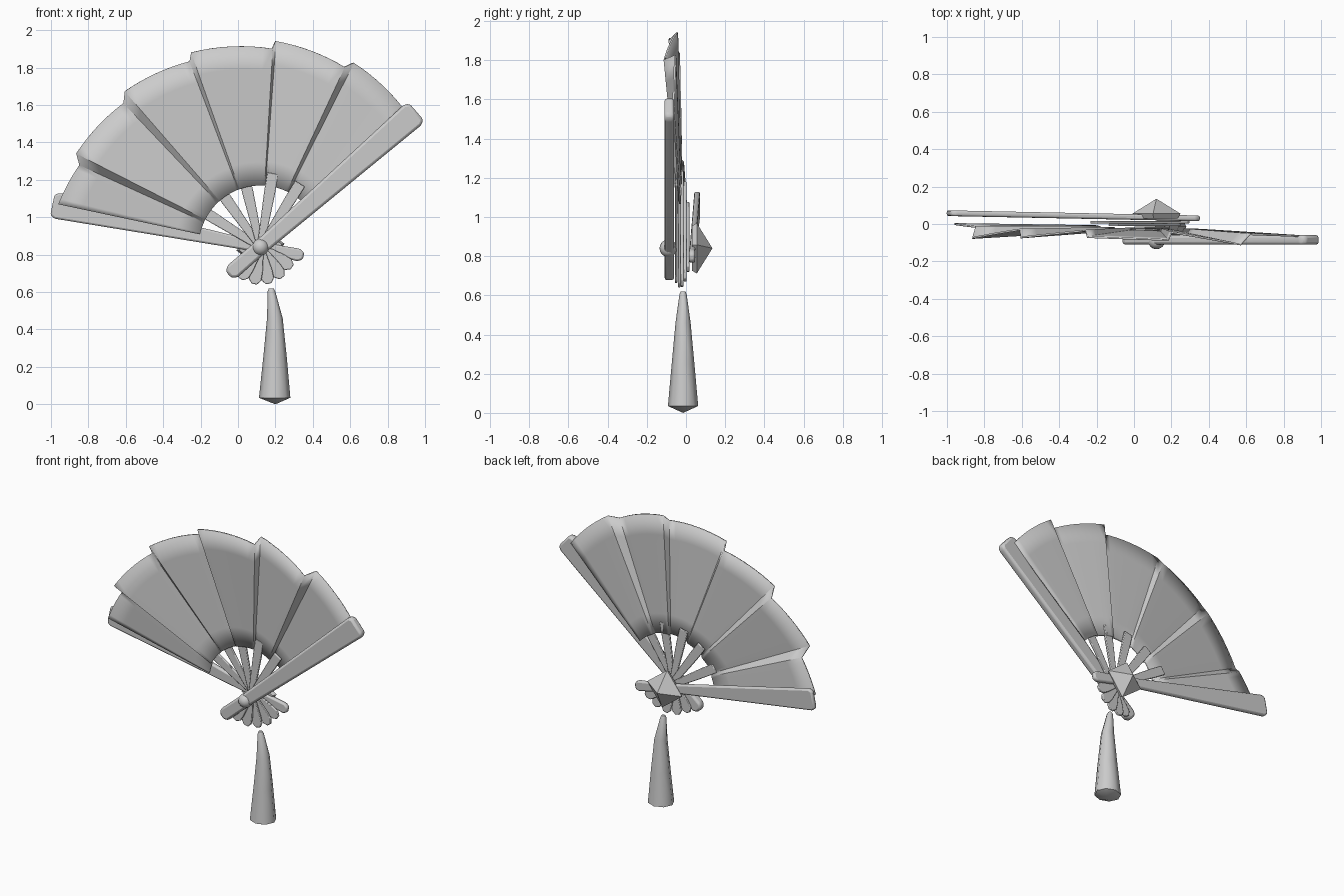
import bpy, bmesh, math
from mathutils import Vector

if "Cube" in bpy.data.objects:
    bpy.data.objects.remove(bpy.data.objects["Cube"])

PIVOT = Vector((0.12, 0, 0.84))

grey = bpy.data.materials.new("light_grey")
grey.use_nodes = True
grey.diffuse_color = (0.6, 0.6, 0.6, 1)
grey.node_tree.nodes["Principled BSDF"].inputs["Base Color"].default_value = (0.6, 0.6, 0.6, 1)


def polar(deg, r, w=0.0, y=0.0):
    """Point at distance r along an angle from the pivot, shifted sideways by w."""
    a = math.radians(deg)
    return PIVOT + Vector((r * math.cos(a) - w * math.sin(a), y,
                           r * math.sin(a) + w * math.cos(a)))


def finish(name, bm, bevel=0.0, solid=0.0, smooth=40):
    bmesh.ops.recalc_face_normals(bm, faces=bm.faces)
    mesh = bpy.data.meshes.new(name)
    bm.to_mesh(mesh)
    bm.free()
    mesh.materials.append(grey)
    obj = bpy.data.objects.new(name, mesh)
    bpy.context.collection.objects.link(obj)
    if solid:
        mod = obj.modifiers.new("thickness", 'SOLIDIFY')
        mod.thickness = solid
        mod.offset = 0
    if bevel:
        mod = obj.modifiers.new("soft_edges", 'BEVEL')
        mod.width = bevel
        mod.segments = 2
    bpy.ops.object.select_all(action='DESELECT')
    obj.select_set(True)
    bpy.context.view_layer.objects.active = obj
    bpy.ops.object.shade_smooth_by_angle(angle=math.radians(smooth))
    return obj


def blade(name, deg, stations, thick, y0, slope=0.0, bevel=0.01):
    """Flat bar through the pivot; stations are (distance, half width)."""
    bm = bmesh.new()
    outline = stations + [(r, -w) for r, w in reversed(stations)]
    front, back = ([bm.verts.new(polar(deg, r, w, y0 + slope * r + s * thick / 2))
                    for r, w in outline] for s in (-1, 1))
    n = len(outline)
    bm.faces.new(front)
    bm.faces.new(back)
    for i in range(n):
        j = (i + 1) % n
        bm.faces.new((front[i], front[j], back[j], back[i]))
    return finish(name, bm, bevel)


# Thick outer guards, one in front and one behind
blade("front_guard", 41, [(-0.225, 0.02), (-0.2, 0.042), (0, 0.04), (1.08, 0.072), (1.105, 0.055)],
      0.05, -0.085, bevel=0.014)
blade("back_guard", 168.5, [(-0.235, 0.018), (-0.21, 0.034), (0, 0.027), (1.11, 0.07), (1.135, 0.055)],
      0.03, 0.035, 0.02)

# Thin inner sticks fanned between the guards
for i in range(5):
    blade(f"stick_{i + 1}", 58 + 22.5 * i,
          [(-0.2, 0.015), (-0.175, 0.034), (-0.13, 0.034), (0, 0.018), (0.3, 0.03), (0.4, 0.03)],
          0.014, -0.05 + 0.015 * i, bevel=0.004)

# Pleated leaf: each pleat runs from its peak (angle, y) down to a foot (angle, y)
pleats = [((168, 0.0), (155.5, -0.015)), ((153, -0.075), (133.5, -0.03)),
          ((131, -0.072), (110.8, -0.035)), ((109.5, -0.07), (86.6, -0.085)),
          ((85.8, -0.045), (65, -0.11)), ((63.2, -0.055), (43, -0.065))]
STEPS, ROWS, INNER = 8, 6, 0.33
bm = bmesh.new()
columns = []
for (a0, y0), (a1, y1) in pleats:
    for k in range(STEPS + 1):
        t = k / STEPS
        angle, depth = a0 + (a1 - a0) * t, y0 + (y1 - y0) * t
        outer = 1.105 - 0.042 * t
        inner_depth = -0.025 + 0.3 * (depth + 0.045)
        columns.append([bm.verts.new(polar(angle, INNER + (outer - INNER) * s / ROWS,
                                           y=inner_depth + (depth - inner_depth) * s / ROWS))
                        for s in range(ROWS + 1)])
for c, d in zip(columns, columns[1:]):
    for s in range(ROWS):
        bm.faces.new((c[s], d[s], d[s + 1], c[s + 1]))
finish("pleated_leaf", bm, solid=0.01, smooth=35)

# Round rivet on the front
bm = bmesh.new()
bmesh.ops.create_uvsphere(bm, u_segments=16, v_segments=10, radius=0.045)
for v in bm.verts:
    v.co = v.co + PIVOT + Vector((0, -0.09, 0))
finish("front_rivet", bm)

# Pointed square stud on the back
bm = bmesh.new()
rings = []
for y, r in ((0.03, 0.115), (0.055, 0.13)):
    rings.append([bm.verts.new(polar(90 * k + 8, r, y=y)) for k in range(4)])
apex = bm.verts.new(polar(0, 0, y=0.135))
bm.faces.new(rings[0])
for k in range(4):
    j = (k + 1) % 4
    bm.faces.new((rings[0][k], rings[0][j], rings[1][j], rings[1][k]))
    bm.faces.new((rings[1][k], rings[1][j], apex))
finish("back_stud", bm, smooth=20)

# Hanging tassel: octagonal sections (centre x, z, half width)
bm = bmesh.new()
rings = []
for x, z, r in ((0.178, 0.62, 0.013), (0.179, 0.605, 0.02), (0.197, 0.46, 0.042),
                (0.198, 0.25, 0.063), (0.196, 0.035, 0.084)):
    rings.append([bm.verts.new((x + r * math.cos(k * math.pi / 4),
                                -0.015 + 0.92 * r * math.sin(k * math.pi / 4), z))
                  for k in range(8)])
tip = bm.verts.new((0.2, -0.015, 0.0))
bm.faces.new(rings[0])
for k in range(8):
    j = (k + 1) % 8
    for a, b in zip(rings, rings[1:]):
        bm.faces.new((a[k], a[j], b[j], b[k]))
    bm.faces.new((rings[-1][k], rings[-1][j], tip))
finish("tassel", bm, smooth=50)
